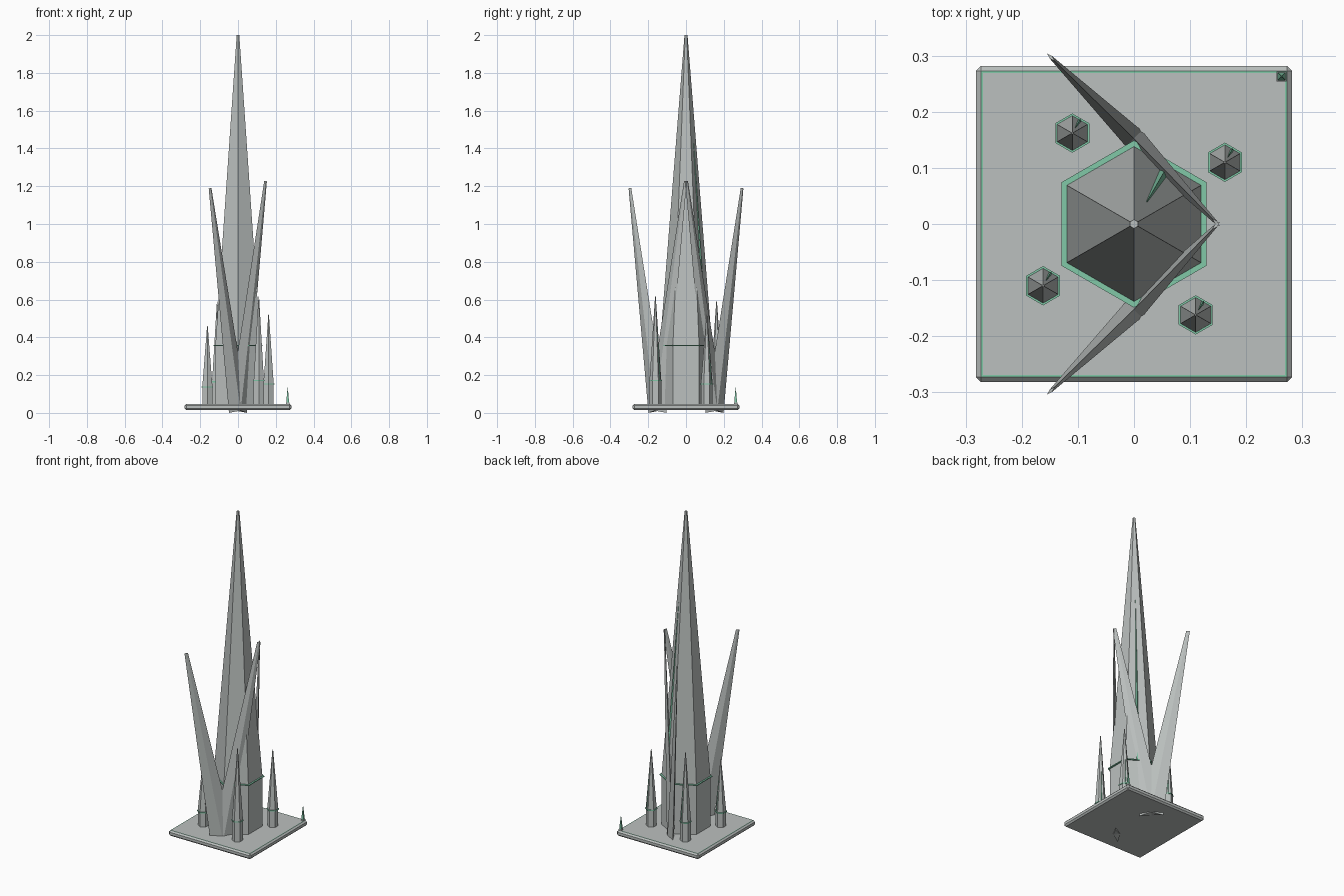
import bpy
import bmesh
from math import cos, sin, radians
from mathutils import Vector, Matrix

cube = bpy.data.objects.get("Cube")
if cube:
    bpy.data.objects.remove(cube, do_unlink=True)


def material(name, rgb):
    m = bpy.data.materials.new(name)
    m.use_nodes = True
    m.diffuse_color = (*rgb, 1)
    m.node_tree.nodes["Principled BSDF"].inputs["Base Color"].default_value = (*rgb, 1)
    return m


GREY = material("stone grey", (0.50, 0.53, 0.52))
GREEN = material("glowing green", (0.22, 0.58, 0.39))


def finish(bm, name, *mats):
    bmesh.ops.recalc_face_normals(bm, faces=bm.faces[:])
    mesh = bpy.data.meshes.new(name)
    bm.to_mesh(mesh)
    bm.free()
    for m in mats:
        mesh.materials.append(m)
    obj = bpy.data.objects.new(name, mesh)
    bpy.context.collection.objects.link(obj)
    return obj


def loft(name, mat, rings, sides=6, start=90, matrix=None):
    """Capped polygonal solid through (x radius, y radius, height) rings."""
    bm = bmesh.new()
    loops = []
    for rx, ry, z in rings:
        angles = [radians(start + 360 * i / sides) for i in range(sides)]
        loops.append([bm.verts.new((rx * cos(a), ry * sin(a), z)) for a in angles])
    for low, high in zip(loops, loops[1:]):
        for i in range(sides):
            j = (i + 1) % sides
            bm.faces.new((low[i], low[j], high[j], high[i]))
    bm.faces.new(loops[0])
    bm.faces.new(loops[-1])
    if matrix:
        bm.transform(matrix)
    return finish(bm, name, mat)


def along(start, end, side):
    """Frame with z from start towards end and x close to side."""
    z = (end - start).normalized()
    y = z.cross(side).normalized()
    x = y.cross(z)
    return Matrix.Translation(start) @ Matrix((x, y, z)).transposed().to_4x4()


# Base slab with chamfered edges and a green line inset in the top
bm = bmesh.new()
bmesh.ops.create_cube(bm, size=1, matrix=Matrix.Translation((0, 0, 0.031))
                      @ Matrix.Diagonal((0.564, 0.564, 0.034, 1)))
bmesh.ops.bevel(bm, geom=bm.edges[:], offset=0.009, segments=1, affect='EDGES')
top = max(bm.faces, key=lambda f: f.calc_center_median().z)
rim = bmesh.ops.inset_individual(bm, faces=[top], thickness=0.006)["faces"]
for face in rim:
    face.material_index = 1
finish(bm, "base", GREY, GREEN)

FLOOR = 0.046
FACE_DIR = Vector((cos(radians(60)), sin(radians(60)), 0))


def tower(name, x, y, r, collar_r, tip_r, collar_z, top_z, thick, needle_w):
    """Hexagonal drum, green collar, tapering spire and a needle on one face."""
    place = Matrix.Translation((x, y, 0))
    loft(name + "_drum", GREY, [(r, r, FLOOR), (r, r, collar_z)], matrix=place)
    loft(name + "_collar", GREEN, [(collar_r, collar_r, collar_z - thick),
                                   (collar_r, collar_r, collar_z)], matrix=place)
    loft(name + "_spire", GREY, [(r, r, collar_z), (tip_r, tip_r, top_z)], matrix=place)
    # Needle lies on the spire face that looks back and left
    apothem = cos(radians(30))
    t = 0.66
    high_r = (r + (tip_r - r) * t) * apothem
    low = Vector((x, y, collar_z)) + FACE_DIR * r * apothem
    high = Vector((x, y, collar_z + (top_z - collar_z) * t)) + FACE_DIR * high_r
    length = (high - low).length
    loft(name + "_needle", GREEN,
         [(needle_w * 0.6, needle_w * 0.6, 0), (needle_w, needle_w, length * 0.1),
          (needle_w * 0.1, needle_w * 0.1, length)],
         sides=4, start=0, matrix=along(low, high, FACE_DIR))


tower("main", 0, 0, 0.138, 0.149, 0.008, 0.36, 2.0, 0.005, 0.009)
for name, x, y, collar_z, top_z in (
        ("front_left", 0.11, -0.162, 0.175, 0.615),
        ("front_right", -0.162, -0.11, 0.14, 0.46),
        ("back_left", 0.162, 0.11, 0.155, 0.52),
        ("back_right", -0.11, 0.162, 0.168, 0.59)):
    tower(name, x, y, 0.031, 0.035, 0.002, collar_z, top_z, 0.006, 0.003)

# Two pairs of flattened blades, each pair opening as a V on a diagonal
for side_name, s in (("front", -1), ("back", 1)):
    foot = Vector((0, s * 0.152, 0.012))
    for arm_name, tip in (("outer", Vector((-0.148, s * 0.297, 1.19))),
                          ("inner", Vector((0.146, s * 0.003, 1.227)))):
        lean = Vector((tip.x - foot.x, tip.y - foot.y, 0)).normalized()
        loft(side_name + "_" + arm_name + "_blade", GREY,
             [(0.068, 0.02, 0), (0.01, 0.003, (tip - foot).length)],
             sides=4, start=0, matrix=along(foot, tip, lean))

# Small beacon on the back left corner
corner = Matrix.Translation((0.263, 0.263, 0))
loft("beacon_foot", GREY, [(0.013, 0.013, FLOOR), (0.013, 0.013, 0.056)],
     sides=4, start=45, matrix=corner)
loft("beacon_spike", GREEN, [(0.010, 0.010, 0.056), (0.007, 0.007, 0.085),
                             (0.001, 0.001, 0.135)],
     sides=4, start=45, matrix=corner)
